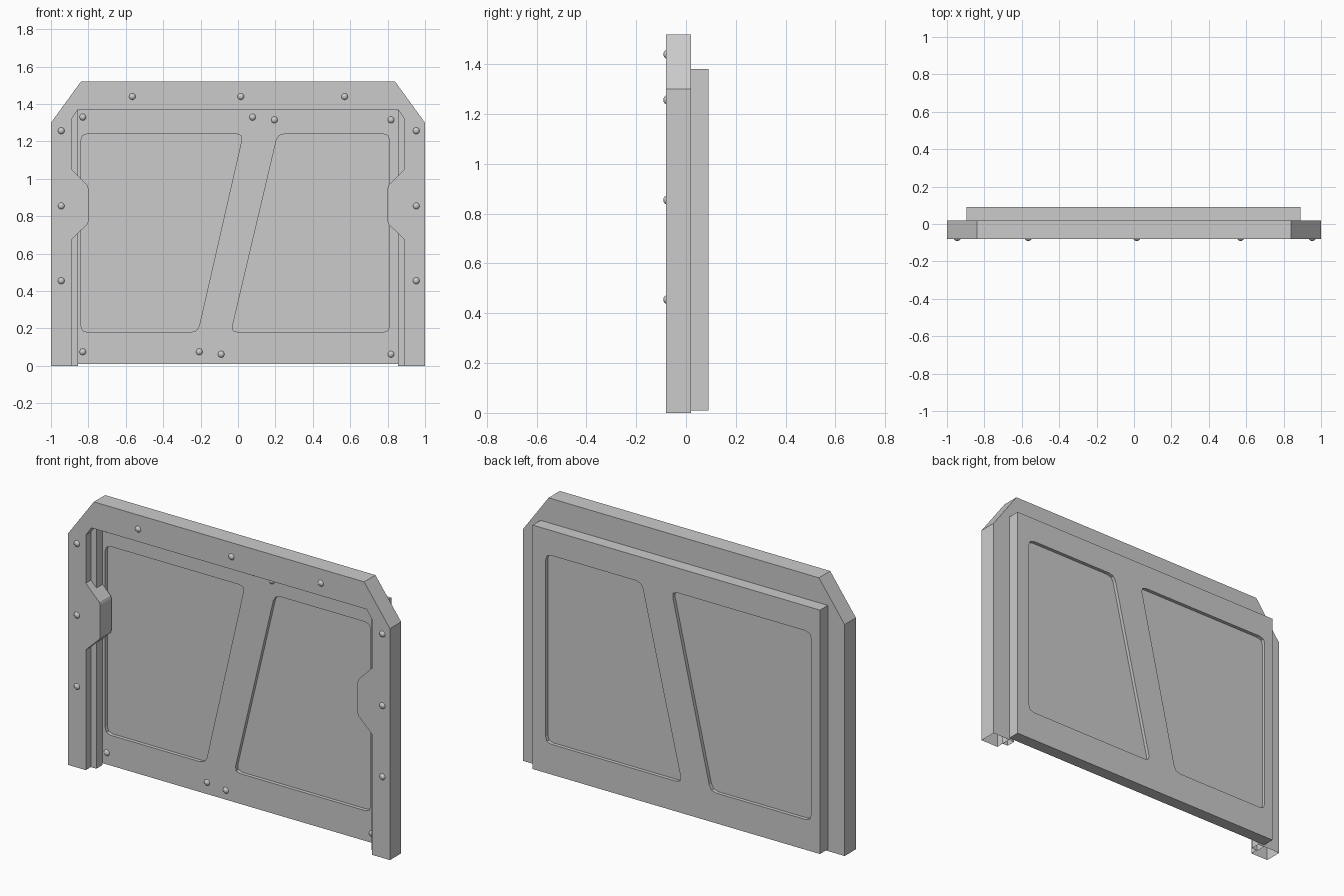
import bpy, bmesh
from mathutils import Vector

if "Cube" in bpy.data.objects:
    bpy.data.objects.remove(bpy.data.objects["Cube"])


def finish(bm, name, smooth=False):
    me = bpy.data.meshes.new(name)
    bm.to_mesh(me)
    bm.free()
    for p in me.polygons:
        p.use_smooth = smooth
    ob = bpy.data.objects.new(name, me)
    bpy.context.collection.objects.link(ob)
    return ob


def prism(name, pts, y0, y1):
    """Extrude an x,z outline from y0 to y1, leaving the floor side open."""
    bm = bmesh.new()
    f = bm.faces.new([bm.verts.new((x, y0, z)) for x, z in pts])
    ext = bmesh.ops.extrude_face_region(bm, geom=[f], use_keep_orig=True)
    for v in ext["geom"]:
        if isinstance(v, bmesh.types.BMVert):
            v.co.y = y1
    bmesh.ops.recalc_face_normals(bm, faces=bm.faces)
    floor = [f for f in bm.faces if all(v.co.z < 1e-5 for v in f.verts)]
    bmesh.ops.delete(bm, geom=floor, context='FACES')
    return finish(bm, name)


def rounded(corners, r=0.035):
    """Replace each corner with three points along a small curve."""
    out = []
    for i, c in enumerate(corners):
        c = Vector(c)
        a = c + (Vector(corners[i - 1]) - c).normalized() * r
        b = c + (Vector(corners[(i + 1) % len(corners)]) - c).normalized() * r
        out.append([a, a * 0.25 + c * 0.5 + b * 0.25, b])
    return out


def door_leaf(name, outer, inner, y0, y1, depth):
    """Slab with a rounded recess on the front and the back."""
    bm = bmesh.new()
    rims = []
    for y, yr in ((y0, y0 + depth), (y1, y1 - depth)):
        o = [bm.verts.new((x, y, z)) for x, z in outer]
        groups = [[bm.verts.new((p.x, y, p.y)) for p in g] for g in rounded(inner)]
        for i in range(4):
            j = (i + 1) % 4
            g = groups[i]
            bm.faces.new((o[i], g[0], g[1]))
            bm.faces.new((o[i], g[1], g[2]))
            bm.faces.new((o[i], g[2], groups[j][0], o[j]))
        lip = [v for g in groups for v in g]
        low = [bm.verts.new((v.co.x, yr, v.co.z)) for v in lip]
        n = len(lip)
        for i in range(n):
            j = (i + 1) % n
            bm.faces.new((lip[i], lip[j], low[j], low[i]))
        bm.faces.new(low)
        rims.append(o)
    a, b = rims
    for i in range(4):
        j = (i + 1) % 4
        bm.faces.new((a[i], a[j], b[j], b[i]))
    bmesh.ops.recalc_face_normals(bm, faces=bm.faces)
    return finish(bm, name)


def rivets(name, spots, y):
    bm = bmesh.new()
    for x, z in spots:
        s = bmesh.ops.create_uvsphere(bm, u_segments=14, v_segments=8, radius=0.02)
        bmesh.ops.translate(bm, verts=s["verts"], vec=(x, y, z))
    return finish(bm, name, smooth=True)


# Door frame: half outline mirrored, with latch bumps on the inner sides
outside = [(1, 0), (1, 1.30), (0.84, 1.52)]
inside = [(0.855, 1.37), (0.89, 1.32), (0.89, 1.05), (0.805, 0.965), (0.80, 0.95),
          (0.80, 0.77), (0.805, 0.757), (0.89, 0.675), (0.89, 0)]
mirror = lambda pts: [(-x, z) for x, z in reversed(pts)]
prism("door_frame", outside + mirror(outside) + mirror(inside) + inside, -0.08, 0.02)

# Stepped jamb strips just inside the frame
for side, s in (("left", -1), ("right", 1)):
    prism("jamb_" + side, [(s * 0.855, 0), (s * 0.895, 0), (s * 0.895, 1.34), (s * 0.855, 1.375)],
          -0.035, 0.019)

# Two sliding leaves meeting on a slanted seam
top, bot = (0.152, 1.38), (-0.168, 0.01)
door_leaf("left_door_leaf", [(-0.895, 0.01), bot, top, (-0.895, 1.38)],
          [(-0.84, 0.18), (-0.215, 0.18), (0.027, 1.24), (-0.84, 1.24)], 0.02, 0.09, 0.02)
door_leaf("right_door_leaf", [bot, (0.89, 0.01), (0.89, 1.38), top],
          [(-0.037, 0.18), (0.81, 0.18), (0.81, 1.24), (0.213, 1.24)], 0.02, 0.09, 0.02)

# Rivets
rivets("frame_rivets", [(x, 1.44) for x in (-0.565, 0.015, 0.57)] +
       [(x, z) for x in (-0.945, 0.953) for z in (0.455, 0.855, 1.257)], -0.071)
rivets("door_rivets", [(-0.83, 1.33), (0.078, 1.33), (-0.83, 0.075), (-0.207, 0.075),
                       (0.195, 1.315), (0.818, 1.315), (0.818, 0.062), (-0.09, 0.062)], 0.029)
